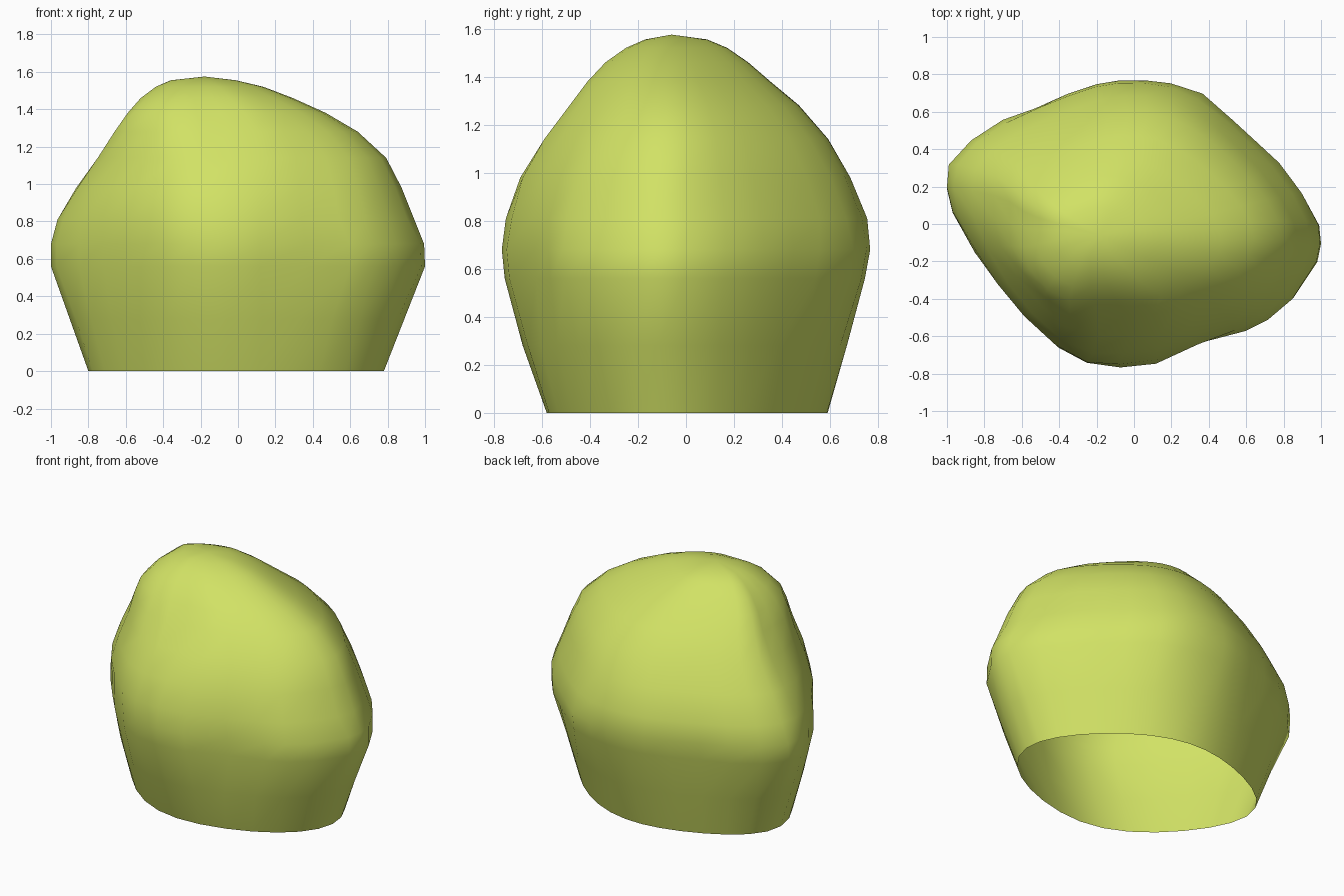
import bpy, bmesh
from math import atan2, cos, pi

if "Cube" in bpy.data.objects:
    bpy.data.objects.remove(bpy.data.objects["Cube"])

# Widest outline of the boulder, counter-clockwise seen from above
OUTLINE = [(1, -.1), (.99, 0), (.9, .17), (.78, .33), (.65, .45), (.53, .56), (.37, .7),
           (.2, .755), (.07, .77), (-.08, .77), (-.2, .75), (-.35, .7), (-.53, .62),
           (-.7, .56), (-.87, .45), (-.99, .32), (-1, .2), (-.97, .07), (-.85, -.15),
           (-.72, -.32), (-.6, -.47), (-.4, -.66), (-.25, -.74), (-.07, -.765),
           (.12, -.745), (.37, -.63), (.6, -.57), (.72, -.51), (.85, -.4), (.98, -.2)]

# Levels: height, left, right, front, back, smoothing rounds, front-left bulge
LEVELS = [(0, -.80, .78, -.58, .59, 6, 0), (.28, -.90, .89, -.68, .67, 3, 0),
          (.56, -1, 1, -.755, .745, 0, 0), (.68, -1, .995, -.767, .767, 0, 0),
          (.81, -.965, .945, -.75, .757, 1, .03), (.98, -.865, .88, -.69, .69, 1, .08),
          (1.14, -.75, .80, -.59, .60, 2, .14), (1.28, -.66, .65, -.485, .48, 3, .22),
          (1.38, -.59, .48, -.41, .36, 4, .27), (1.46, -.52, .30, -.335, .265, 4, .25),
          (1.52, -.44, .14, -.25, .175, 5, .2), (1.555, -.36, -.01, -.17, .09, 5, .15)]
PEAK = (-.18, -.06, 1.575)
n = len(OUTLINE)


def fit(values, low, high):
    a, b = min(values), max(values)
    return [low + (v - a) / (b - a) * (high - low) for v in values]


def section(rounds, bulge):
    """Outline in a unit box, softened and filled out towards the front left."""
    pts = [(x, y / .77) for x, y in OUTLINE]
    for _ in range(rounds):
        pts = [tuple((pts[i - 1][k] + 2 * pts[i][k] + pts[(i + 1) % n][k]) / 4
                     for k in (0, 1)) for i in range(n)]
    pts = list(zip(fit([p[0] for p in pts], -1, 1), fit([p[1] for p in pts], -1, 1)))
    result = []
    for x, y in pts:
        c = cos(atan2(y, x) + .75 * pi)
        s = 1 + bulge * c * c * (1 if c > 0 else -.2)
        result.append((max(-1, min(1, x * s)), max(-1, min(1, y * s))))
    return result


# Boulder shell, open underneath
bm = bmesh.new()
rings = []
for z, left, right, front, back, rounds, bulge in LEVELS:
    rings.append([bm.verts.new(((left + right) / 2 + x * (right - left) / 2,
                                (front + back) / 2 + y * (back - front) / 2, z))
                  for x, y in section(rounds, bulge)])
for low, high in zip(rings, rings[1:]):
    for i in range(n):
        j = (i + 1) % n
        bm.faces.new((low[i], low[j], high[j], high[i]))

# Rounded peak
peak = bm.verts.new(PEAK)
for i in range(n):
    bm.faces.new((rings[-1][i], rings[-1][(i + 1) % n], peak))
for f in bm.faces:
    f.smooth = True

mesh = bpy.data.meshes.new("boulder")
bm.to_mesh(mesh)
bm.free()
boulder = bpy.data.objects.new("boulder", mesh)
bpy.context.collection.objects.link(boulder)

# Yellow-green surface
mat = bpy.data.materials.new("moss_green")
mat.diffuse_color = (.64, .76, .13, 1)
mat.use_nodes = True
mat.node_tree.nodes["Principled BSDF"].inputs["Base Color"].default_value = mat.diffuse_color
mesh.materials.append(mat)
